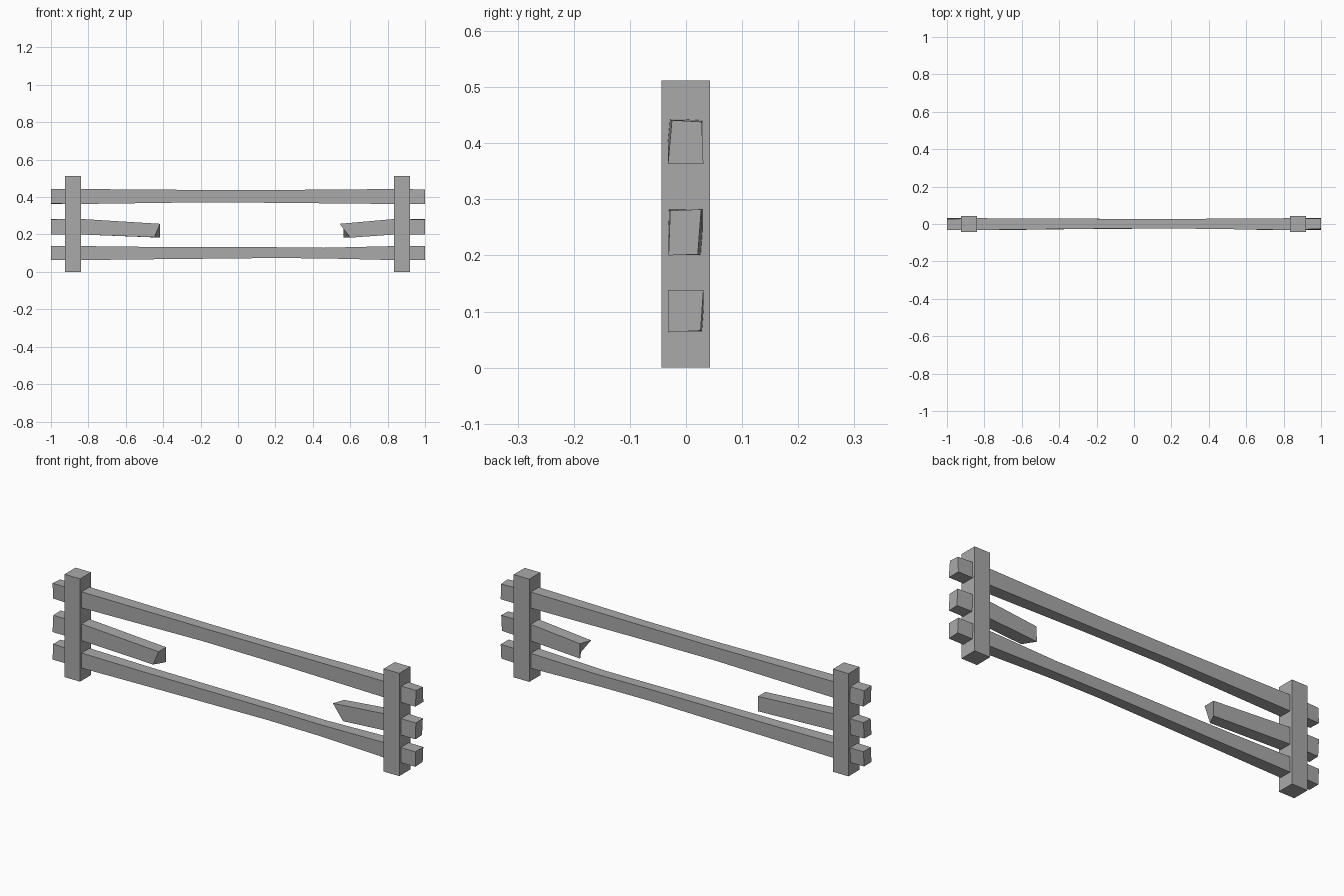
import bpy, bmesh

cube = bpy.data.objects.get("Cube")
if cube:
    bpy.data.objects.remove(cube)

grey = bpy.data.materials.new("weathered grey")
grey.use_nodes = True
colour = (0.4, 0.4, 0.4, 1)
grey.diffuse_color = colour
grey.node_tree.nodes["Principled BSDF"].inputs["Base Color"].default_value = colour


def section(x, z0, z1, y0=-0.032, y1=0.031):
    """Rectangular cross-section of a beam: bottom front, bottom back, top back, top front."""
    return [(x, y0, z0), (x, y1, z0), (x, y1, z1), (x, y0, z1)]


def nudge(corners, **moves):
    """Shift named corners to make a rough-hewn or splintered end."""
    names = ("bottom_front", "bottom_back", "top_back", "top_front")
    return [tuple(a + b for a, b in zip(c, moves.get(n, (0, 0, 0))))
            for n, c in zip(names, corners)]


def beam(name, sections):
    """Join cross-sections into one closed, flat-faced beam."""
    bm = bmesh.new()
    rings = [[bm.verts.new(c) for c in s] for s in sections]
    for a, b in zip(rings, rings[1:]):
        for i in range(4):
            j = (i + 1) % 4
            bm.faces.new((a[i], a[j], b[j], b[i]))
    bm.faces.new(rings[0])
    bm.faces.new(rings[-1])
    bmesh.ops.recalc_face_normals(bm, faces=bm.faces)
    mesh = bpy.data.meshes.new(name)
    bm.to_mesh(mesh)
    bm.free()
    mesh.materials.append(grey)
    obj = bpy.data.objects.new(name, mesh)
    bpy.context.collection.objects.link(obj)


# Posts
for name, x in (("right_post", -0.883), ("left_post", 0.877)):
    beam(name, [section(x + dx, 0, 0.512, -0.044, 0.043) for dx in (-0.043, 0.043)])

# Top rail, slightly thinner in the middle
beam("top_rail", [
    nudge(section(-1, 0.363, 0.443), top_back=(0, -0.005, -0.003), bottom_front=(0, 0.005, 0.002)),
    section(-0.84, 0.363, 0.443),
    section(-0.18, 0.372, 0.438, -0.025, 0.028),
    section(0.22, 0.369, 0.438, -0.024, 0.027),
    section(0.84, 0.363, 0.443),
    nudge(section(1, 0.363, 0.443), top_front=(0, 0.007, -0.002), top_back=(0, -0.003, -0.005)),
])

# Bottom rail, worn thin towards its left
beam("bottom_rail", [
    nudge(section(-1, 0.063, 0.138), top_front=(0, 0.005, 0), bottom_back=(0, -0.005, 0)),
    section(-0.84, 0.063, 0.138),
    section(-0.5, 0.067, 0.134, -0.029, 0.029),
    section(0.18, 0.074, 0.132, -0.024, 0.027),
    section(0.46, 0.072, 0.129, -0.025, 0.028),
    section(0.84, 0.063, 0.138),
    nudge(section(1, 0.063, 0.138), bottom_back=(0, -0.005, 0.003)),
])

# Snapped middle rail: two drooping stubs with splintered ends
beam("right_broken_rail", [
    nudge(section(-1, 0.2, 0.283), top_front=(0, 0.006, -0.002), bottom_back=(0, -0.006, 0.002)),
    section(-0.84, 0.2, 0.283),
    nudge(section(-0.417, 0.183, 0.257, -0.03, 0.029), bottom_front=(-0.03, 0, 0.002)),
])
beam("left_broken_rail", [
    nudge(section(0.55, 0.183, 0.257, -0.03, 0.029), bottom_front=(0.05, 0, 0),
          bottom_back=(0.013, 0, 0), top_back=(0.015, 0, 0), top_front=(-0.006, 0, 0)),
    section(0.84, 0.2, 0.283),
    nudge(section(1, 0.2, 0.283), top_front=(0, 0.004, -0.003), top_back=(0, -0.004, -0.001),
          bottom_back=(0, -0.01, 0.002), bottom_front=(0, 0.001, 0)),
])
